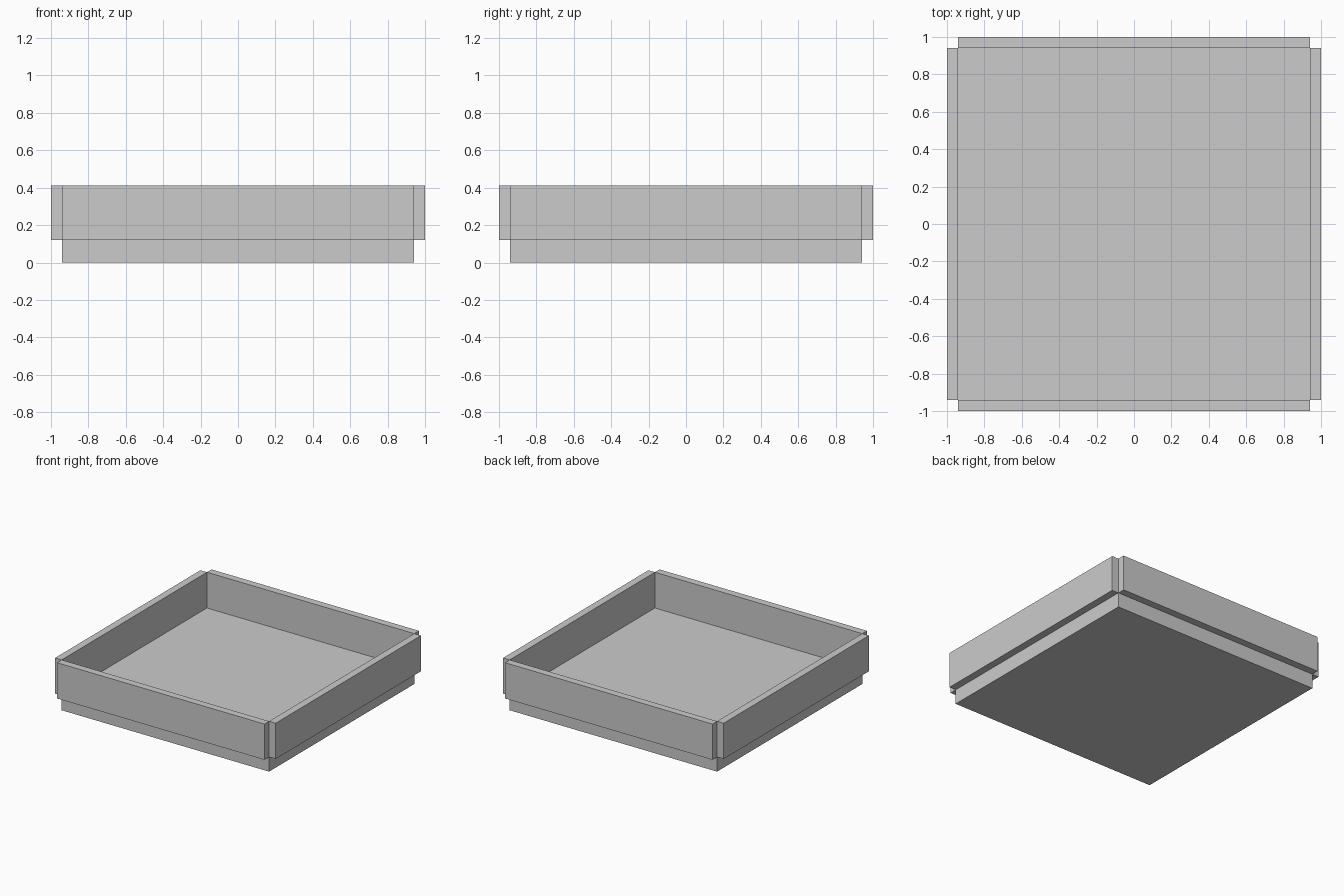
import bpy

if "Cube" in bpy.data.objects:
    bpy.data.objects.remove(bpy.data.objects["Cube"])

INNER, OUTER = 0.94, 1.0      # half-widths of base and of outer wall faces
FLOOR, TOP = 0.12, 0.413      # base top and wall top heights


def box(name, lo, hi):
    bpy.ops.mesh.primitive_cube_add(size=1, location=[(a + b) / 2 for a, b in zip(lo, hi)])
    ob = bpy.context.object
    ob.name = name
    ob.scale = [b - a for a, b in zip(lo, hi)]
    bpy.ops.object.transform_apply(location=False, rotation=False, scale=True)
    return ob


# Base slab
box("base", (-INNER, -INNER, 0), (INNER, INNER, FLOOR))

# Side walls standing just outside the base edges, corners left open
for name, a, b in (("left", -OUTER, -INNER), ("right", INNER, OUTER)):
    box(name + "_wall", (a, -INNER, FLOOR), (b, INNER, TOP))
for name, a, b in (("front", -OUTER, -INNER), ("back", INNER, OUTER)):
    box(name + "_wall", (-INNER, a, FLOOR), (INNER, b, TOP))
